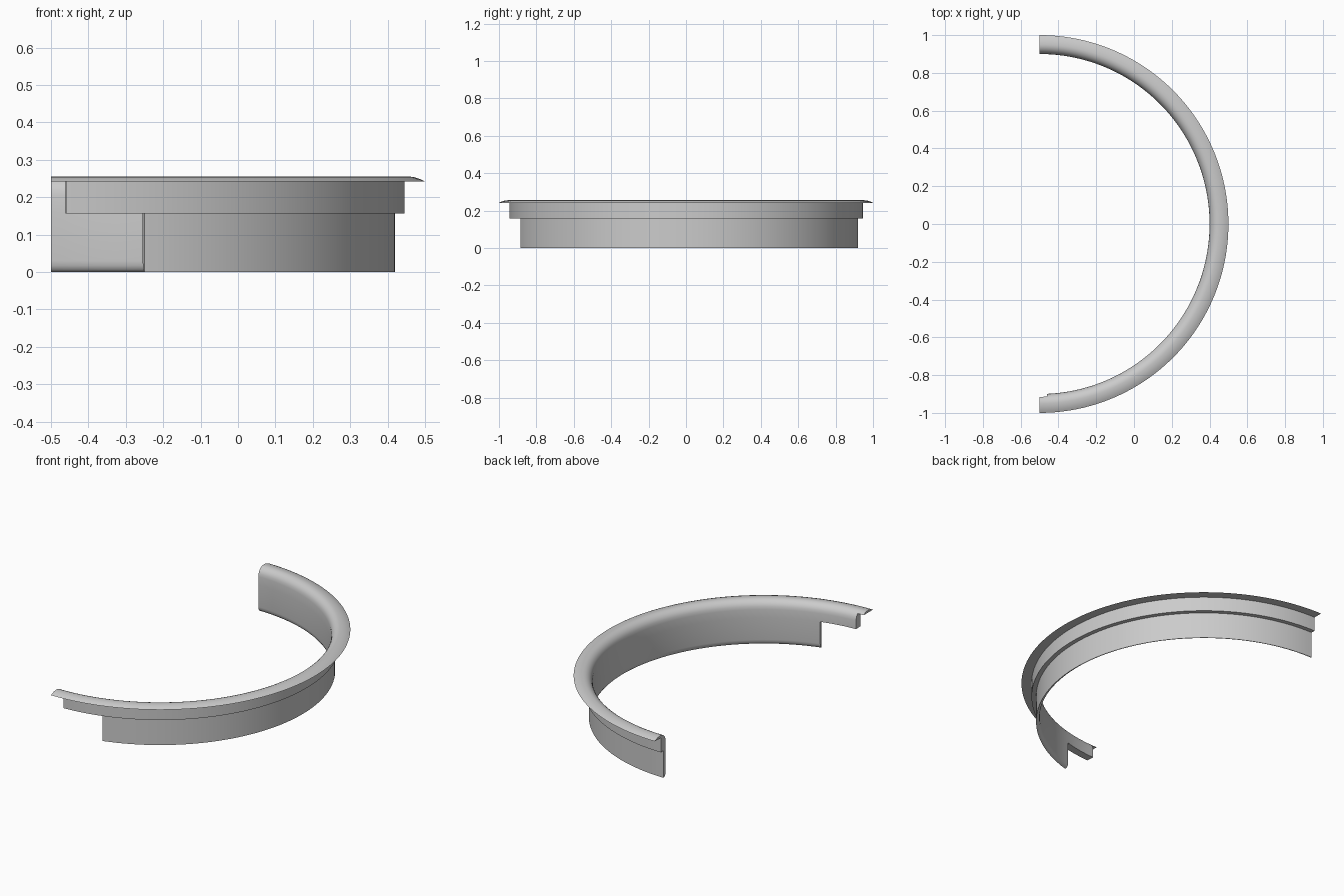
import bpy
import bmesh
import math
from mathutils import Vector

cube = bpy.data.objects.get("Cube")
if cube:
    bpy.data.objects.remove(cube, do_unlink=True)

grey = bpy.data.materials.new("plain grey")
grey.use_nodes = True
colour = (0.6, 0.6, 0.6, 1)
grey.diffuse_color = colour
grey.node_tree.nodes["Principled BSDF"].inputs["Base Color"].default_value = colour

# Cross-sections as (radius, height), each with its start angle in degrees;
# neighbouring sections share their boundary points
flange = [(.915, .242), (.945, .242), (1, .242), (.988, .248), (.97, .254),
          (.95, .256), (.938, .255), (.925, .25)]
collar = [(.9, .157), (.92, .157), (.945, .157), (.945, .242), (.915, .242),
          (.908, .233), (.903, .222), (.9, .205)]
skirt = [(.92, 0), (.92, .157), (.9, .157), (.9, .03), (.902, .017),
         (.907, .007), (.913, .002)]
sections = [(flange, 0), (collar, 2.45), (skirt, 15.8)]

# Angular steps, with the notch positions included exactly
steps = 84
angles = [0, 2.45, 4.7, 6.9, 9.1, 11.3, 13.5]
angles += [15.8 + (180 - 15.8) * i / steps for i in range(steps + 1)]

bm = bmesh.new()
verts = {}
faces = {}


def point(p, i):
    """Shared vertex for a profile point at an angular step."""
    if (p, i) not in verts:
        a = math.radians(angles[i])
        verts[p, i] = bm.verts.new(
            Vector((p[0] * math.sin(a) - .5, -p[0] * math.cos(a), p[1])))
    return verts[p, i]


def toggle(loop):
    """Keep a face only when no neighbouring cell shares it."""
    key = frozenset(loop)
    if key in faces:
        del faces[key]
    else:
        faces[key] = loop


# Sweep every section as a row of cells, leaving just the outer skin
for profile, start in sections:
    for i in range(len(angles) - 1):
        if angles[i] < start - .001:
            continue
        toggle([point(p, i) for p in profile])
        toggle([point(p, i + 1) for p in profile])
        for p, q in zip(profile, profile[1:] + profile[:1]):
            toggle([point(p, i), point(q, i), point(q, i + 1), point(p, i + 1)])

for loop in faces.values():
    bm.faces.new(loop)
bmesh.ops.recalc_face_normals(bm, faces=bm.faces)

mesh = bpy.data.meshes.new("half_ring_rim")
bm.to_mesh(mesh)
bm.free()
mesh.materials.append(grey)
rim = bpy.data.objects.new("half_ring_rim", mesh)
bpy.context.collection.objects.link(rim)

# Smooth curved faces, crisp steps and ends
bpy.ops.object.select_all(action="DESELECT")
rim.select_set(True)
bpy.context.view_layer.objects.active = rim
bpy.ops.object.shade_smooth_by_angle(angle=math.radians(38))
